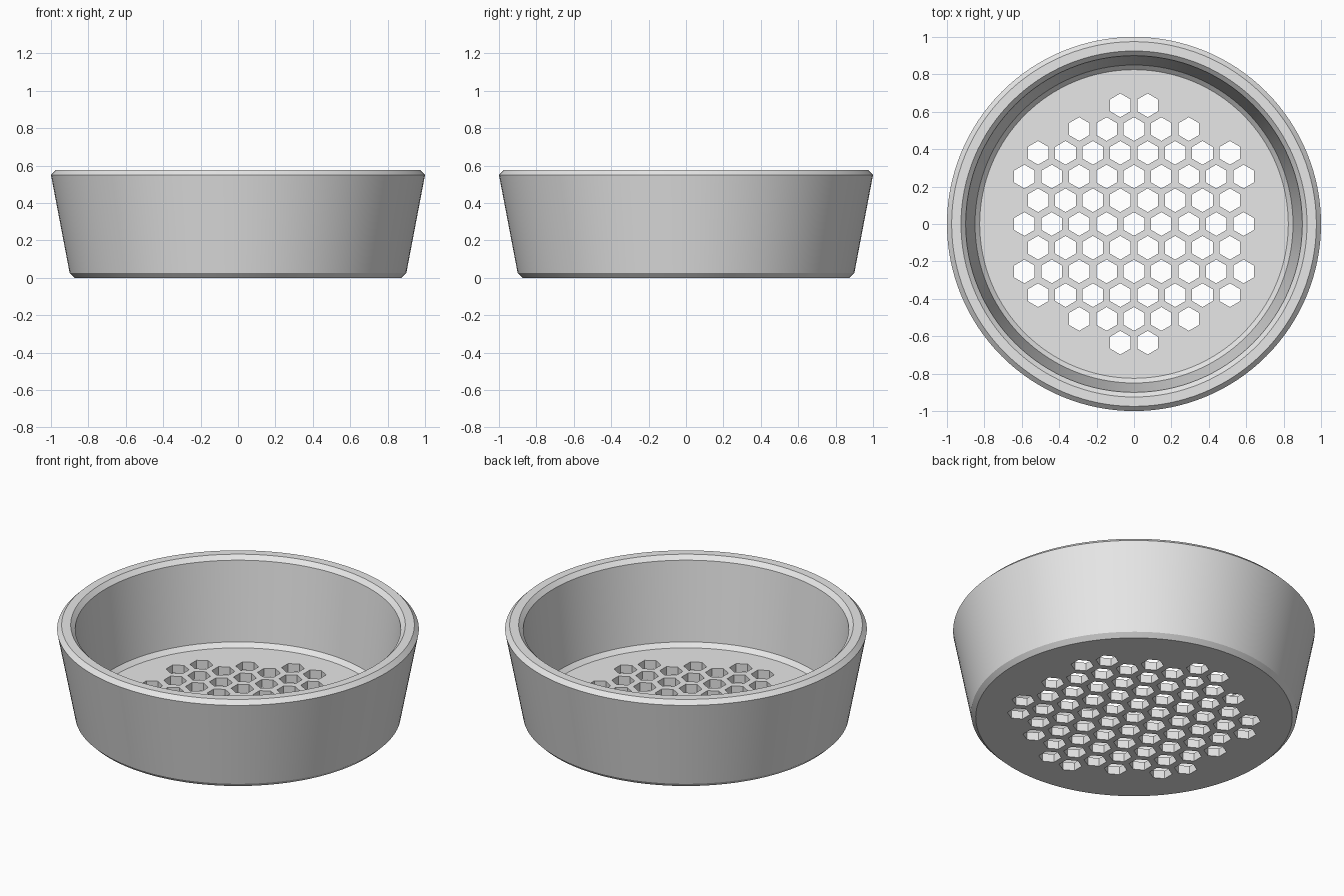
import bpy
import bmesh
from math import sin, cos, pi, hypot, radians

SEGMENTS = 128
PITCH = 0.1465       # spacing of the drain holes
HOLE_RADIUS = 0.0635
FIELD_RADIUS = 0.65  # holes are kept inside this circle

if "Cube" in bpy.data.objects:
    bpy.data.objects.remove(bpy.data.objects["Cube"], do_unlink=True)

grey = bpy.data.materials.new("light_grey")
grey.use_nodes = True
colour = (0.8, 0.8, 0.8, 1)
grey.diffuse_color = colour
grey.node_tree.nodes["Principled BSDF"].inputs["Base Color"].default_value = colour


def make_object(name, bm):
    bmesh.ops.recalc_face_normals(bm, faces=bm.faces)
    mesh = bpy.data.meshes.new(name)
    bm.to_mesh(mesh)
    bm.free()
    mesh.materials.append(grey)
    obj = bpy.data.objects.new(name, mesh)
    bpy.context.collection.objects.link(obj)
    return obj


def add_stack(bm, profile, sides, x=0, y=0, turn=0):
    """Closed solid made of rings that follow a (radius, height) profile."""
    rings = []
    for r, z in profile:
        angles = [turn + 2 * pi * i / sides for i in range(sides)]
        rings.append([bm.verts.new((x + r * cos(a), y + r * sin(a), z)) for a in angles])
    for low, high in zip(rings, rings[1:]):
        for i in range(sides):
            j = (i + 1) % sides
            bm.faces.new((low[i], low[j], high[j], high[i]))
    bm.faces.new(rings[0][::-1])
    bm.faces.new(rings[-1])


# Tapered dish with chamfered foot, rim and inner corner
bm = bmesh.new()
add_stack(bm, [(0.875, 0), (0.9, 0.025), (1, 0.55), (0.975, 0.575),
               (0.925, 0.575), (0.9, 0.55), (0.85, 0.075), (0.825, 0.05)], SEGMENTS)
dish = make_object("dish", bm)

# Honeycomb of hexagonal cutters
bm = bmesh.new()
for row in range(-5, 6):
    y = row * PITCH * sin(pi / 3)
    for col in range(-6, 7):
        x = (col + 0.5 * (row % 2)) * PITCH
        if hypot(x, y) < FIELD_RADIUS:
            add_stack(bm, [(HOLE_RADIUS, -0.1), (HOLE_RADIUS, 0.15)], 6, x, y, pi / 6)
cutter = make_object("hole_cutter", bm)
cutter.hide_render = True

# Cut the drain holes through the floor
cut = dish.modifiers.new("drain_holes", "BOOLEAN")
cut.operation = "DIFFERENCE"
cut.solver = "EXACT"
cut.object = cutter
bpy.ops.object.select_all(action="DESELECT")
bpy.context.view_layer.objects.active = dish
dish.select_set(True)
bpy.ops.object.modifier_apply(modifier=cut.name)
bpy.data.objects.remove(cutter, do_unlink=True)
bpy.ops.object.shade_smooth_by_angle(angle=radians(20))
